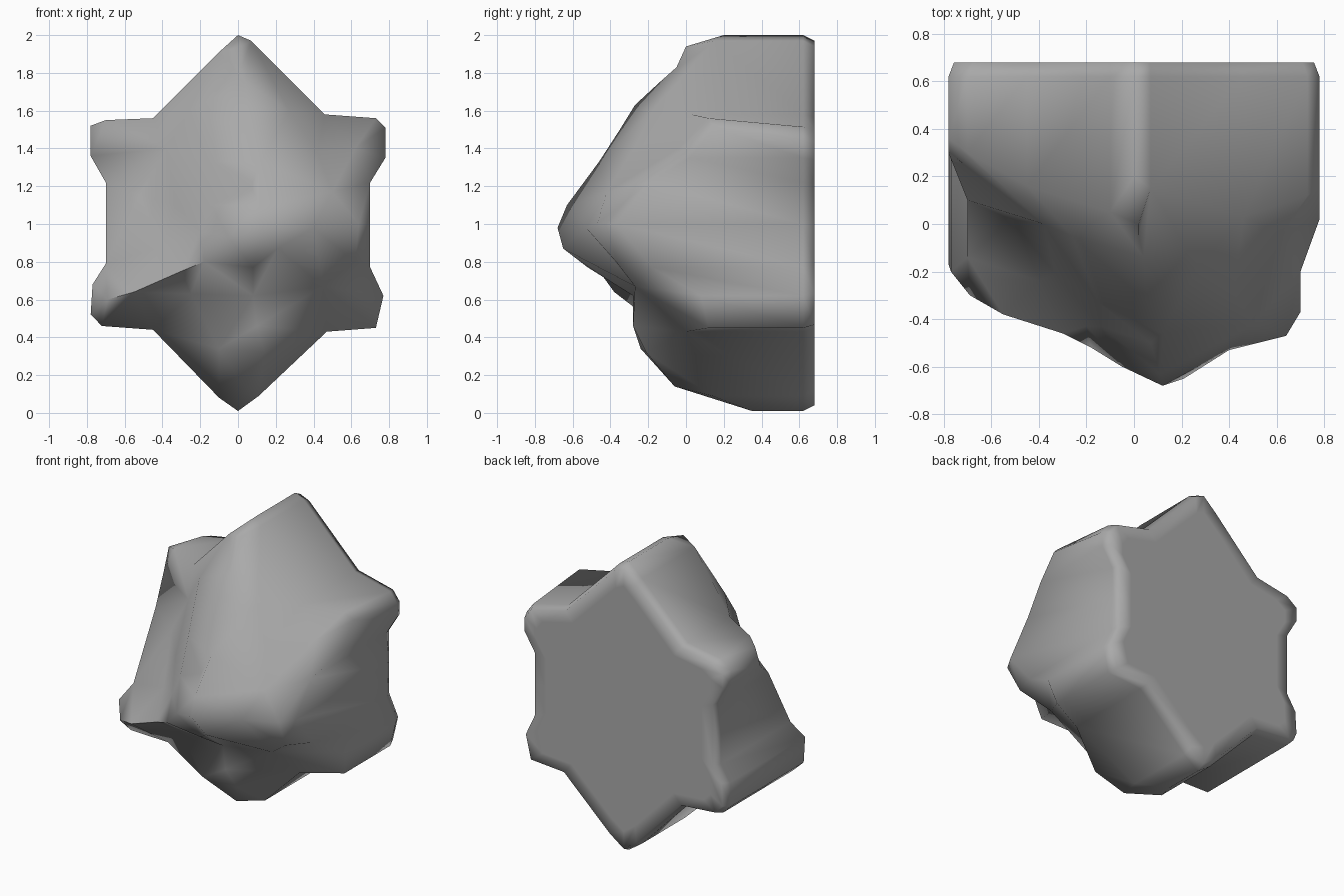
import bpy
import bmesh
from mathutils import Vector
from mathutils.geometry import delaunay_2d_cdt

cube = bpy.data.objects.get("Cube")
if cube:
    bpy.data.objects.remove(cube, do_unlink=True)

BACK = 0.68      # plane of the flat back
RIM = 0.62       # where the back edge starts to round off

# Star-shaped outline, clockwise from the top: x, z, depth where the wall ends
outline = [
    (0.0, 2.0, 0.2), (0.07, 1.97, 0.15), (0.46, 1.58, 0.03),
    (0.73, 1.56, 0.12), (0.78, 1.51, 0.15), (0.78, 1.35, 0.02),
    (0.7, 1.22, -0.2), (0.7, 1.0, -0.37), (0.7, 0.77, -0.18),
    (0.77, 0.62, 0.08), (0.73, 0.45, 0.12), (0.47, 0.43, 0.0),
    (0.11, 0.09, 0.14), (0.0, 0.01, 0.35), (-0.1, 0.08, 0.15),
    (-0.45, 0.44, -0.12), (-0.72, 0.46, -0.14), (-0.78, 0.52, -0.17),
    (-0.77, 0.68, -0.2), (-0.7, 0.79, -0.14), (-0.7, 1.22, 0.1),
    (-0.78, 1.36, 0.3), (-0.78, 1.52, 0.36), (-0.7, 1.55, 0.3),
    (-0.45, 1.56, 0.16), (-0.1, 1.91, 0.05),
]

# Bumps and hollows of the craggy front: x, z, depth
crags = [
    (0.02, 1.94, 0.0), (0.02, 1.83, -0.05), (0.04, 1.75, -0.14),
    (-0.26, 1.6, -0.05), (0.05, 1.63, -0.27), (0.27, 1.6, -0.18),
    (0.08, 1.5, -0.35), (-0.38, 1.4, 0.0), (-0.15, 1.33, -0.33),
    (0.12, 1.33, -0.46), (0.42, 1.38, -0.29), (0.62, 1.4, -0.04),
    (-0.33, 1.1, -0.21), (0.07, 1.2, -0.5), (-0.14, 1.1, -0.43),
    (0.5, 1.17, -0.42), (0.11, 1.1, -0.63), (0.12, 0.98, -0.68),
    (0.21, 0.87, -0.65), (-0.05, 0.93, -0.6), (-0.2, 0.96, -0.43),
    (0.4, 0.98, -0.53), (0.64, 1.0, -0.47), (-0.52, 1.15, 0.02),
    (-0.4, 0.88, -0.24), (-0.18, 0.8, -0.52), (-0.3, 0.75, -0.46),
    (0.08, 0.77, -0.52), (0.62, 0.8, -0.37), (0.45, 0.67, -0.27),
    (-0.55, 0.64, -0.38), (-0.69, 0.6, -0.3), (-0.25, 0.63, -0.27),
    (0.08, 0.62, -0.28), (0.1, 0.46, -0.28), (-0.1, 0.34, -0.24),
    (0.14, 0.32, -0.21), (0.03, 0.14, -0.06),
]


def stone_material():
    mat = bpy.data.materials.new("stone grey")
    mat.use_nodes = True
    colour = (0.4, 0.4, 0.4, 1.0)
    mat.diffuse_color = colour
    mat.node_tree.nodes["Principled BSDF"].inputs["Base Color"].default_value = colour
    return mat


def add_ring(bm, depth, inset):
    """Copy of the outline at one depth, pulled in, drooping at the upper tips."""
    middle = Vector((0.0, 1.0))
    ring = []
    for x, z, _ in outline:
        droop = 0.35 * max(0.0, abs(x) - 0.6) if z > 1.45 else 0.0
        flat = middle + (Vector((x, z - droop)) - middle) * (1 - inset)
        ring.append(bm.verts.new((flat.x, depth, flat.y)))
    return ring


def bridge(bm, first, second):
    count = len(first)
    for i in range(count):
        j = (i + 1) % count
        bm.faces.new((first[i], first[j], second[j], second[i]))


bm = bmesh.new()

# Craggy front, triangulated inside the outline
points = outline + crags
count = len(outline)
edges = [(i, (i + 1) % count) for i in range(count)]
flat_points = [Vector((x, z)) for x, z, _ in points]
_, _, triangles, origins, _, _ = delaunay_2d_cdt(flat_points, edges, [], 1, 0.0001)
front = [bm.verts.new((x, y, z)) for x, z, y in points]
for tri in triangles:
    bm.faces.new([front[origins[v][0]] for v in tri])

# Side walls, rounded rim and flat back
rim = add_ring(bm, RIM, 0.0)
back = add_ring(bm, BACK, 0.03)
plateau = add_ring(bm, BACK, 0.15)
bridge(bm, front[:count], rim)
bridge(bm, rim, back)
bridge(bm, back, plateau)
bm.faces.new(plateau)

bmesh.ops.recalc_face_normals(bm, faces=bm.faces)
mesh = bpy.data.meshes.new("rock")
bm.to_mesh(mesh)
bm.free()
rock = bpy.data.objects.new("rock", mesh)
bpy.context.collection.objects.link(rock)
mesh.materials.append(stone_material())

# Smooth shading that keeps only the sharpest creases
for other in bpy.context.selected_objects:
    other.select_set(False)
rock.select_set(True)
bpy.context.view_layer.objects.active = rock
bpy.ops.object.shade_smooth_by_angle(angle=1.4)
